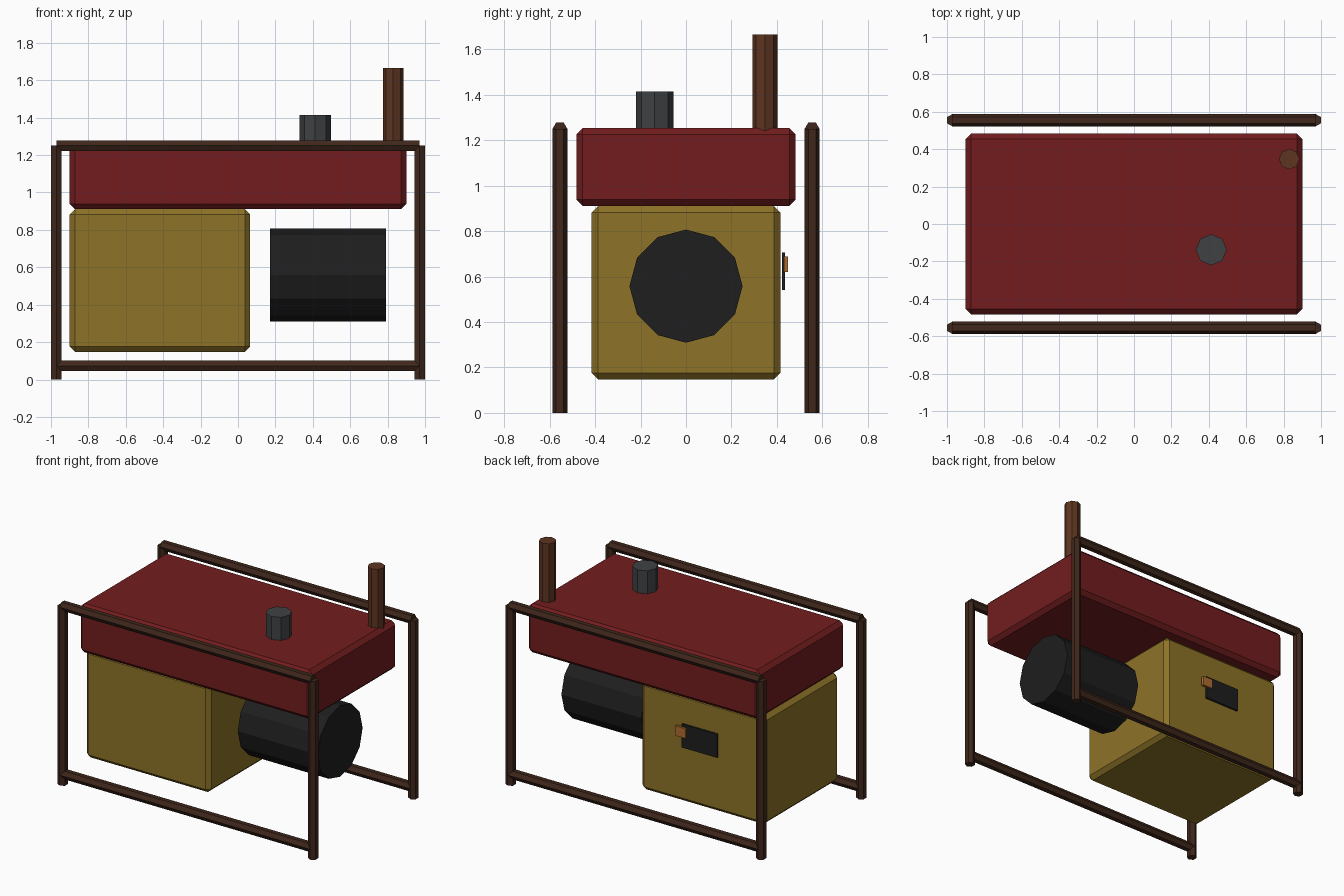
import bpy
from math import radians

if "Cube" in bpy.data.objects:
    bpy.data.objects.remove(bpy.data.objects["Cube"])


def material(name, rgb):
    m = bpy.data.materials.new(name)
    m.diffuse_color = (*rgb, 1)
    m.use_nodes = True
    m.node_tree.nodes["Principled BSDF"].inputs["Base Color"].default_value = m.diffuse_color
    return m


FRAME = material("frame_brown", (0.05, 0.02, 0.011))
RED = material("tank_red", (0.17, 0.012, 0.013))
YELLOW = material("engine_yellow", (0.27, 0.17, 0.02))
BLACK = material("dark_black", (0.013, 0.013, 0.013))
GREY = material("cap_grey", (0.05, 0.053, 0.057))
RUST = material("exhaust_rust", (0.11, 0.035, 0.015))
ORANGE = material("switch_orange", (0.42, 0.15, 0.03))


def box(name, lo, hi, mat, bevel=0):
    """Box between two corners, with an optional single chamfer."""
    bpy.ops.mesh.primitive_cube_add(size=1, location=[(a + b) / 2 for a, b in zip(lo, hi)])
    o = bpy.context.object
    o.name = name
    o.scale = [b - a for a, b in zip(lo, hi)]
    bpy.ops.object.transform_apply(location=False, rotation=False, scale=True)
    o.data.materials.append(mat)
    if bevel:
        b = o.modifiers.new("chamfer", 'BEVEL')
        b.width, b.segments = bevel, 1
    return o


def tube(name, centre, radius, length, sides, mat, along_x=False):
    """Flat-sided cylinder, upright or lying along x."""
    bpy.ops.mesh.primitive_cylinder_add(
        vertices=sides, radius=radius, depth=length, location=centre,
        rotation=(0, radians(90) if along_x else 0, 0))
    o = bpy.context.object
    o.name = name
    o.data.materials.append(mat)
    return o


# Hexagonal tube frame: one loop on the front and one on the back
for y, side in ((-0.555, "front"), (0.555, "back")):
    for x, end in ((-0.971, "left"), (0.971, "right")):
        tube(f"{side}_{end}_post", (x, y, 0.625), 0.033, 1.25, 6, FRAME)
    tube(f"{side}_top_rail", (0, y, 1.25), 0.033, 1.942, 6, FRAME, True)
    tube(f"{side}_bottom_rail", (0, y, 0.073), 0.033, 1.942, 6, FRAME, True)

# Fuel tank and engine block
box("fuel_tank", (-0.9, -0.483, 0.911), (0.9, 0.483, 1.254), RED, 0.028)
box("engine_block", (-0.9, -0.415, 0.148), (0.065, 0.415, 0.911), YELLOW, 0.028)

# Alternator drum
tube("alternator_drum", (0.482, 0, 0.558), 0.249, 0.62, 12, BLACK, True)

# Filler cap and exhaust pipe
tube("filler_cap", (0.413, -0.138, 1.328), 0.083, 0.175, 8, GREY)
tube("exhaust_pipe", (0.83, 0.347, 1.44), 0.055, 0.45, 8, RUST)

# Control panel and switch on the back
box("control_panel", (-0.545, 0.422, 0.542), (-0.272, 0.436, 0.706), BLACK)
box("switch", (-0.31, 0.432, 0.62), (-0.23, 0.45, 0.688), ORANGE)
